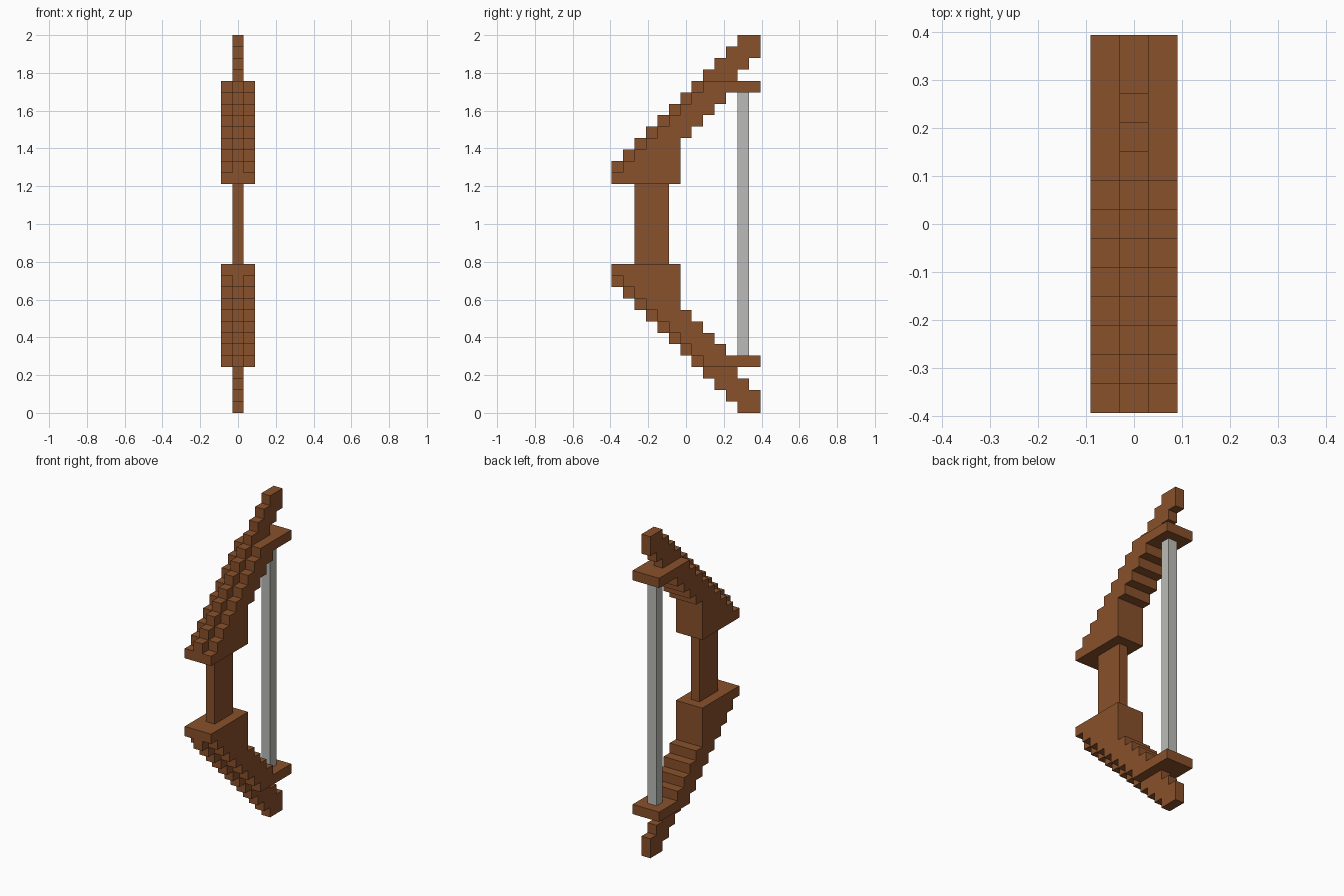
import bpy, bmesh, math
from mathutils import Vector

cube = bpy.data.objects.get("Cube")
if cube:
    bpy.data.objects.remove(cube, do_unlink=True)

U = 2 / 33                                   # size of one block
ORIGIN = Vector((-1.5, -6.5, 0))             # grid corner, in blocks


def material(name, rgb):
    mat = bpy.data.materials.new(name)
    mat.use_nodes = True
    mat.diffuse_color = (*rgb, 1)
    mat.node_tree.nodes["Principled BSDF"].inputs["Base Color"].default_value = (*rgb, 1)
    return mat


WOOD = material("brown wood", (0.25, 0.082, 0.024))
CORD = material("pale grey cord", (0.50, 0.50, 0.48))


def block_part(name, cells, mat):
    """Outer shell of a set of unit blocks, with flat areas merged."""
    bm = bmesh.new()
    for cell in cells:
        for axis in range(3):
            for sign in (-1, 1):
                step = [0, 0, 0]
                step[axis] = sign
                if tuple(c + s for c, s in zip(cell, step)) in cells:
                    continue
                normal = Vector(step)
                a = Vector([float(i == (axis + 1) % 3) for i in range(3)])
                b = normal.cross(a)
                mid = Vector(cell) + Vector((0.5, 0.5, 0.5)) + ORIGIN + normal / 2
                corners = [mid + (a * p + b * q) / 2
                           for p, q in ((-1, -1), (1, -1), (1, 1), (-1, 1))]
                bm.faces.new([bm.verts.new(v * U) for v in corners])
    bmesh.ops.remove_doubles(bm, verts=bm.verts, dist=U / 20)
    bmesh.ops.dissolve_limit(bm, angle_limit=math.radians(1),
                             verts=bm.verts, edges=bm.edges)
    mesh = bpy.data.meshes.new(name)
    bm.to_mesh(mesh)
    bm.free()
    mesh.materials.append(mat)
    obj = bpy.data.objects.new(name, mesh)
    bpy.context.collection.objects.link(obj)
    return obj


def box(xs, ys, zs):
    return {(x, y, z) for x in xs for y in ys for z in zs}


# Upper limb: last block at the back for each row, from the grip to the tip
BACK = [5, 5, 5, 5, 6, 7, 8, 9, 12, 10, 11, 12, 12]
limb = set()
for row, back in enumerate(BACK):
    # Raised centre rib runs the full length
    limb |= box([1], range(max(0, row - 1), back + 1), [20 + row])
    # Side cheeks sit one block lower and stop at the string plate
    if row <= 8:
        limb |= box([0, 2], range(row, back + 1), [20 + row])

block_part("upper_limb", limb, WOOD)
block_part("lower_limb", {(x, y, 32 - z) for x, y, z in limb}, WOOD)

# Grip and bowstring
block_part("grip", box([1], range(2, 5), range(13, 20)), WOOD)
block_part("bowstring", box([1], [11], range(5, 28)), CORD)
